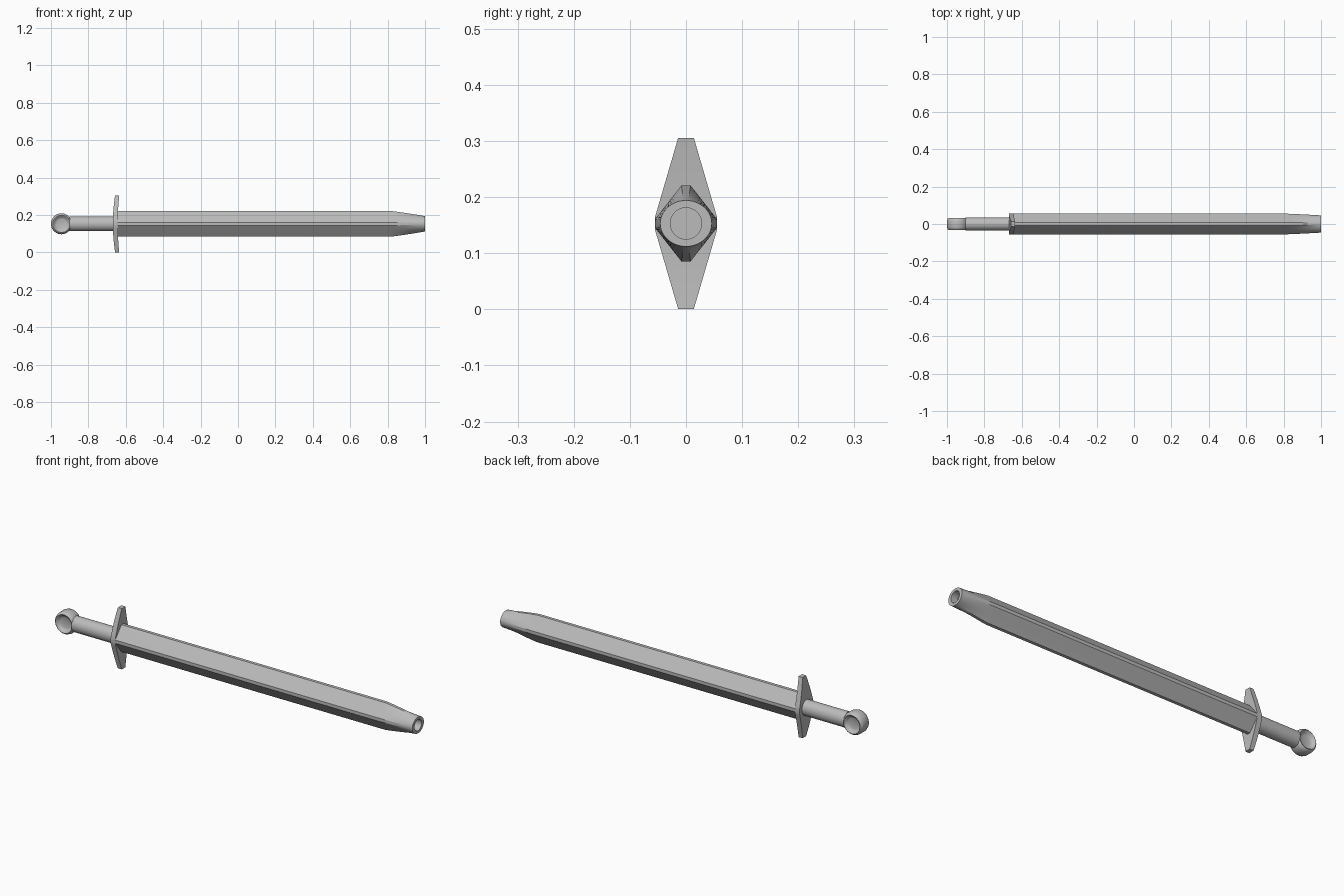
import bpy, bmesh, math
from mathutils import Matrix, Vector

if "Cube" in bpy.data.objects:
    bpy.data.objects.remove(bpy.data.objects["Cube"])

MID = 0.153  # height of the long axis
steel = bpy.data.materials.new("plain grey")
steel.use_nodes = True
GREY = (0.5, 0.5, 0.5, 1)
steel.diffuse_color = GREY
steel.node_tree.nodes["Principled BSDF"].inputs["Base Color"].default_value = GREY


def loft(name, rings, angle=30):
    """Skin a list of closed rings and cap both ends."""
    bm = bmesh.new()
    rows = [[bm.verts.new(p) for p in ring] for ring in rings]
    n = len(rows[0])
    for a, b in zip(rows, rows[1:]):
        for i in range(n):
            j = (i + 1) % n
            bm.faces.new((a[i], a[j], b[j], b[i]))
    bm.faces.new(rows[0])
    bm.faces.new(rows[-1])
    bmesh.ops.recalc_face_normals(bm, faces=bm.faces)
    mesh = bpy.data.meshes.new(name)
    bm.to_mesh(mesh)
    bm.free()
    mesh.materials.append(steel)
    obj = bpy.data.objects.new(name, mesh)
    bpy.context.collection.objects.link(obj)
    bpy.ops.object.select_all(action='DESELECT')
    obj.select_set(True)
    bpy.context.view_layer.objects.active = obj
    bpy.ops.object.shade_smooth_by_angle(angle=math.radians(angle))
    return obj


def ellipse(x, ry, rz, n=48):
    return [Vector((x, ry * math.cos(t), MID + rz * math.sin(t)))
            for t in (2 * math.pi * i / n for i in range(n))]


# Blade: blunted diamond section that blends into a round, hollow tip
corners = [(0.055, -0.008), (0.055, 0.008), (0.008, 0.068), (-0.008, 0.068),
           (-0.055, 0.008), (-0.055, -0.008), (-0.008, -0.068), (0.008, -0.068)]
section = []
for k, (y, z) in enumerate(corners):
    y2, z2 = corners[(k + 1) % 8]
    steps = 10 if k % 2 else 2
    section += [(y + (y2 - y) * i / steps, z + (z2 - z) * i / steps) for i in range(steps)]


def blade_ring(x, blend):
    ring = []
    for y, z in section:
        t = math.atan2(z / 0.041, y / 0.046)
        ring.append((x, y + (0.046 * math.cos(t) - y) * blend,
                     MID + z + (0.041 * math.sin(t) - z) * blend))
    return ring


def bore_ring(x, r):
    ring = []
    for y, z in section:
        t = math.atan2(z / 0.041, y / 0.046)
        ring.append((x, r * math.cos(t), MID + r * math.sin(t)))
    return ring


rings = [blade_ring(-0.655, 0), blade_ring(0.82, 0)]
for i in range(1, 11):
    s = i / 10
    rings.append(blade_ring(0.82 + 0.18 * s, s ** 1.15))
rings += [bore_ring(1.0, 0.028), bore_ring(0.965, 0.028)]
loft("blade", rings, 25)

# Guard: tapered plate whose ends bow towards the blade
guard = []
steps = 24
for i in range(steps + 1):
    d = -0.1525 + 0.305 * i / steps
    u = abs(d) / 0.1525
    half = 0.055 - 0.041 * max(0, (u - 0.08) / 0.92)
    back = -0.669 + 0.012 * u ** 2
    front = -0.643 + 0.008 * u ** 2
    guard.append([(back, -half, MID + d), (front, -half, MID + d),
                  (front, half, MID + d), (back, half, MID + d)])
loft("guard", guard)

# Grip: round bar
loft("grip", [ellipse(-0.9, 0.036, 0.039), ellipse(-0.65, 0.036, 0.039)])

# Pommel: round disc dished on both faces
half_profile = [(0.026, 0.018), (0.036, 0.022), (0.041, 0.031), (0.046, 0.033),
                (0.052, 0.028), (0.056, 0.016)]
profile = half_profile + [(r, -y) for r, y in reversed(half_profile)]
turn = Matrix.Rotation(math.radians(-90), 4, 'X')
pommel = []
for r, y in profile:
    pommel.append([Vector((-0.944, 0, MID)) + turn @ Vector((r * math.cos(t), r * math.sin(t), y))
                   for t in (2 * math.pi * i / 48 for i in range(48))])
loft("pommel", pommel, 50)
